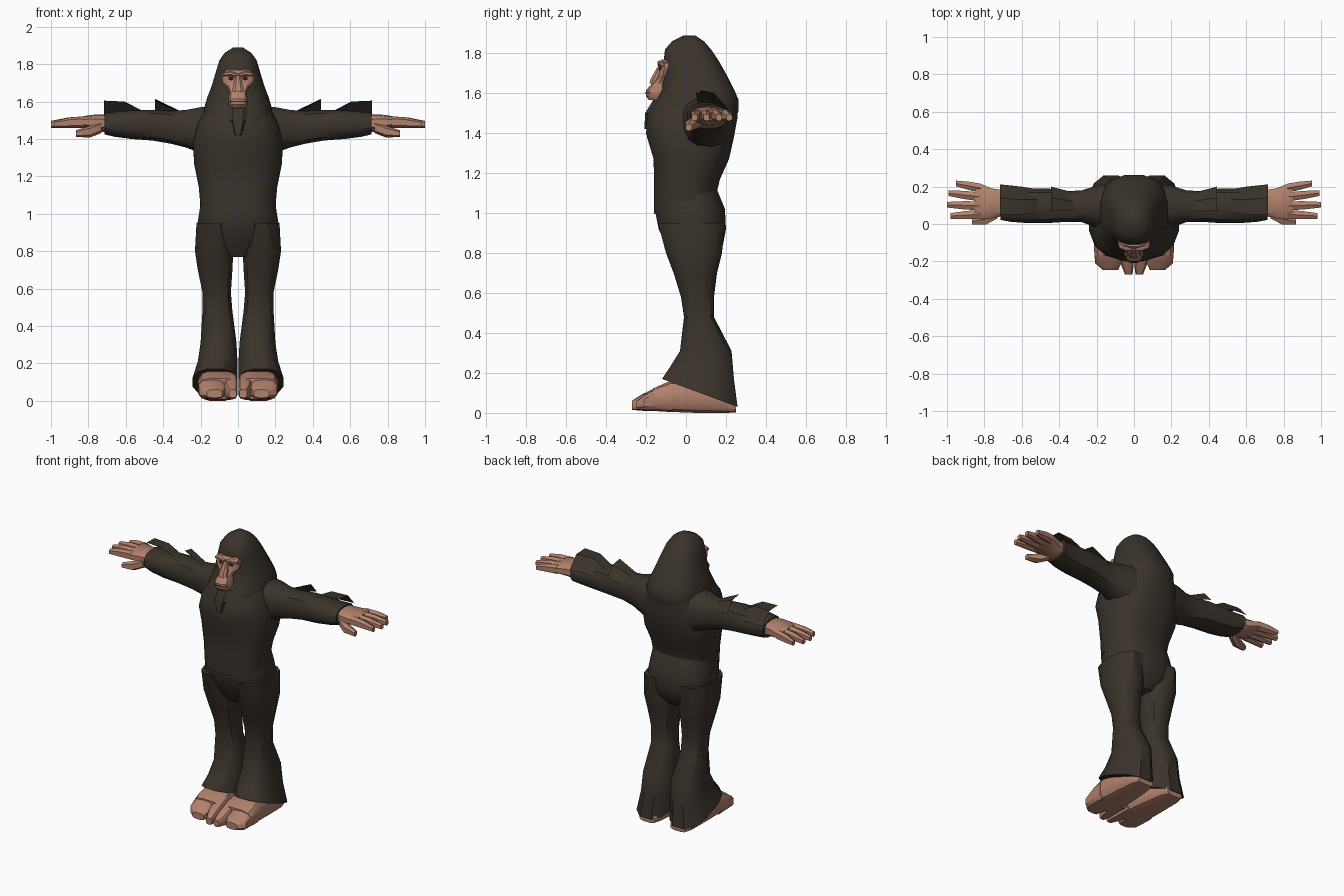
import bpy, bmesh, math
from mathutils import Vector


def material(name, rgb):
    m = bpy.data.materials.new(name)
    m.diffuse_color = (*rgb, 1)
    return m


FUR = material("dark brown fur", (0.042, 0.033, 0.024))
SKIN = material("tan skin", (0.44, 0.22, 0.15))
DARK = material("dark eye and mouth", (0.06, 0.03, 0.02))


def finish(name, bm, mat, mirror):
    bmesh.ops.recalc_face_normals(bm, faces=bm.faces)
    me = bpy.data.meshes.new(name)
    bm.to_mesh(me)
    bm.free()
    me.materials.append(mat)
    ob = bpy.data.objects.new(name, me)
    bpy.context.collection.objects.link(ob)
    if mirror:
        ob.modifiers.new("mirror", "MIRROR")
    return ob


def loft(name, axis, rings, mat=FUR, n=12, power=0.8, mirror=False):
    """Rings: (position, a0, a1, b0, b1, tilt); a and b are the other two axes in order."""
    bm = bmesh.new()
    loops = []
    for r in rings:
        p, a0, a1, b0, b1 = r[:5]
        tilt = r[5] if len(r) > 5 else 0
        loop = []
        for i in range(n):
            t = 2 * math.pi * (i + 0.5) / n
            c, s = math.cos(t), math.sin(t)
            u = math.copysign(abs(c) ** power, c) / math.cos(math.pi / n) ** power
            v = math.copysign(abs(s) ** power, s) / math.cos(math.pi / n) ** power
            co = [(a0 + a1) / 2 + u * (a1 - a0) / 2, (b0 + b1) / 2 + v * (b1 - b0) / 2]
            co.insert("xyz".index(axis), p + tilt * v)
            loop.append(bm.verts.new(co))
        loops.append(loop)
    for A, B in zip(loops, loops[1:]):
        for i in range(n):
            j = (i + 1) % n
            bm.faces.new((A[i], A[j], B[j], B[i]))
    bm.faces.new(loops[0])
    bm.faces.new(loops[-1])
    return finish(name, bm, mat, mirror)


def flap(name, rows):
    """Flared fur flap: a strip of quads between rows of points."""
    bm = bmesh.new()
    vs = [[bm.verts.new(p) for p in row] for row in rows]
    for A, B in zip(vs, vs[1:]):
        for i in range(len(A) - 1):
            bm.faces.new((A[i], A[i + 1], B[i + 1], B[i]))
    return finish(name, bm, FUR, True)


# Torso, with a hem that rises toward the back
loft("torso", "z", [
    (1.05, -.20, .20, -.16, .155, .055),
    (1.15, -.21, .21, -.16, .17, .02),
    (1.27, -.235, .235, -.162, .215),
    (1.38, -.24, .24, -.195, .24),
    (1.48, -.215, .215, -.195, .258),
    (1.57, -.17, .17, -.13, .255)], n=16)

# Hood flowing onto the shoulders, pointed at the chest
loft("hood", "z", [
    (1.44, -.17, .17, -.20, .255, .05),
    (1.50, -.185, .185, -.195, .262, .01),
    (1.57, -.18, .18, -.145, .262),
    (1.62, -.165, .165, -.12, .24),
    (1.68, -.142, .142, -.115, .21),
    (1.76, -.118, .118, -.112, .165),
    (1.82, -.10, .10, -.105, .125),
    (1.86, -.072, .072, -.07, .09),
    (1.89, -.025, .025, -.01, .045)], n=16)
loft("chin_fur", "z", [
    (1.42, -.025, .025, -.208, -.1),
    (1.50, -.055, .055, -.205, -.1),
    (1.565, -.06, .06, -.165, -.08)], n=8)

# Face
loft("face", "z", [
    (1.565, -.038, .038, -.185, -.06),
    (1.585, -.05, .05, -.20, -.06),
    (1.615, -.052, .052, -.20, -.06),
    (1.65, -.045, .045, -.17, -.06),
    (1.68, -.06, .06, -.142, -.06),
    (1.705, -.082, .082, -.135, -.06),
    (1.73, -.085, .085, -.125, -.06),
    (1.75, -.085, .085, -.132, -.06),
    (1.77, -.06, .06, -.12, -.06)], SKIN, power=0.7)
loft("nose", "z", [
    (1.65, -.032, .032, -.182, -.13),
    (1.67, -.03, .03, -.178, -.12),
    (1.74, -.013, .013, -.138, -.11)], SKIN, n=8)
loft("brow", "x", [
    (.008, -.14, -.1, 1.733, 1.752),
    (.04, -.143, -.1, 1.738, 1.765),
    (.08, -.128, -.09, 1.735, 1.757)], SKIN, n=8, mirror=True)
loft("eye", "x", [
    (.023, -.129, -.12, 1.718, 1.726),
    (.036, -.135, -.12, 1.713, 1.732),
    (.05, -.131, -.12, 1.718, 1.728)], DARK, n=6, mirror=True)
loft("mouth", "z", [
    (1.598, -.045, .045, -.204, -.15),
    (1.603, -.045, .045, -.204, -.15)], DARK, power=0.7)

# Hips and flared trouser legs
loft("hips", "z", [
    (1.13, -.195, .195, -.13, .15),
    (1.02, -.205, .205, -.157, .195),
    (.92, -.222, .222, -.137, .2),
    (.84, -.18, .18, -.10, .185),
    (.77, -.06, .06, -.06, .13)], n=16)
loft("leg", "z", [
    (.95, .03, .222, -.14, .195),
    (.80, .025, .23, -.10, .18),
    (.70, .03, .215, -.062, .155),
    (.58, .038, .19, -.025, .14),
    (.48, .03, .19, -.01, .14),
    (.31, .008, .20, -.03, .228),
    (.20, .003, .215, -.08, .24, -.03),
    (.10, .002, .243, -.12, .258, -.07)], mirror=True)

# Feet, each with one broad outer toe and one narrow inner toe
loft("foot", "y", [
    (.25, .06, .17, .002, .05),
    (.20, .035, .195, 0, .10),
    (.05, .015, .205, 0, .16),
    (-.08, .004, .21, .005, .16),
    (-.17, .006, .21, .01, .12)], SKIN, power=0.6, mirror=True)
loft("outer_toe", "y", [
    (-.07, .07, .212, .006, .152),
    (-.13, .07, .214, .01, .135),
    (-.21, .068, .208, .012, .088),
    (-.247, .085, .165, .016, .06)], SKIN, n=10, power=0.6, mirror=True)
loft("inner_toe", "y", [
    (-.07, .002, .085, .006, .15),
    (-.13, .002, .08, .01, .133),
    (-.22, .002, .068, .012, .092),
    (-.27, .008, .048, .016, .06)], SKIN, n=10, power=0.6, mirror=True)

# Sleeves and their raised fur flaps
loft("sleeve", "x", [
    (.10, -.03, .22, 1.28, 1.58),
    (.20, -.02, .205, 1.325, 1.57),
    (.28, .01, .18, 1.355, 1.555),
    (.36, .012, .175, 1.375, 1.55),
    (.46, .005, .19, 1.392, 1.555),
    (.57, .005, .19, 1.40, 1.553),
    (.66, .012, .195, 1.412, 1.545),
    (.715, .022, .205, 1.425, 1.54)], mirror=True)
flap("upper_arm_flap", [
    [(.31, .07, 1.55), (.31, .12, 1.545), (.31, .165, 1.50)],
    [(.445, .07, 1.615), (.445, .14, 1.602), (.445, .20, 1.53)]])
flap("forearm_flap", [
    [(.51, .06, 1.55), (.51, .13, 1.55), (.51, .185, 1.50)],
    [(.605, .05, 1.60), (.605, .13, 1.60), (.605, .20, 1.52)],
    [(.717, .05, 1.605), (.717, .14, 1.60), (.717, .212, 1.52)]])

# Hands
loft("palm", "x", [
    (.69, .045, .18, 1.435, 1.53),
    (.76, .03, .19, 1.445, 1.53),
    (.82, .025, .215, 1.46, 1.522),
    (.85, .03, .215, 1.465, 1.515)], SKIN, n=10, power=0.7, mirror=True)
for k, (y0, y1, tip) in enumerate([(.052, .043, .98), (.097, .103, 1.0),
                                   (.145, .165, .993), (.192, .217, .953)]):
    ym, xm = (y0 + y1) / 2, (.82 + tip) / 2
    loft(f"finger_{k + 1}", "x", [
        (.82, y0 - .024, y0 + .024, 1.462, 1.518),
        (xm, ym - .022, ym + .022, 1.462, 1.512),
        (tip, y1 - .015, y1 + .015, 1.462, 1.495)], SKIN, n=6, mirror=True)
loft("thumb", "x", [
    (.73, .03, .09, 1.435, 1.49),
    (.79, -.002, .055, 1.412, 1.468),
    (.865, -.002, .03, 1.412, 1.445)], SKIN, n=6, mirror=True)

# Soft shading with crisp creases
for ob in bpy.context.collection.objects:
    ob.select_set(True)
    bpy.context.view_layer.objects.active = ob
bpy.ops.object.shade_smooth_by_angle(angle=math.radians(35))
